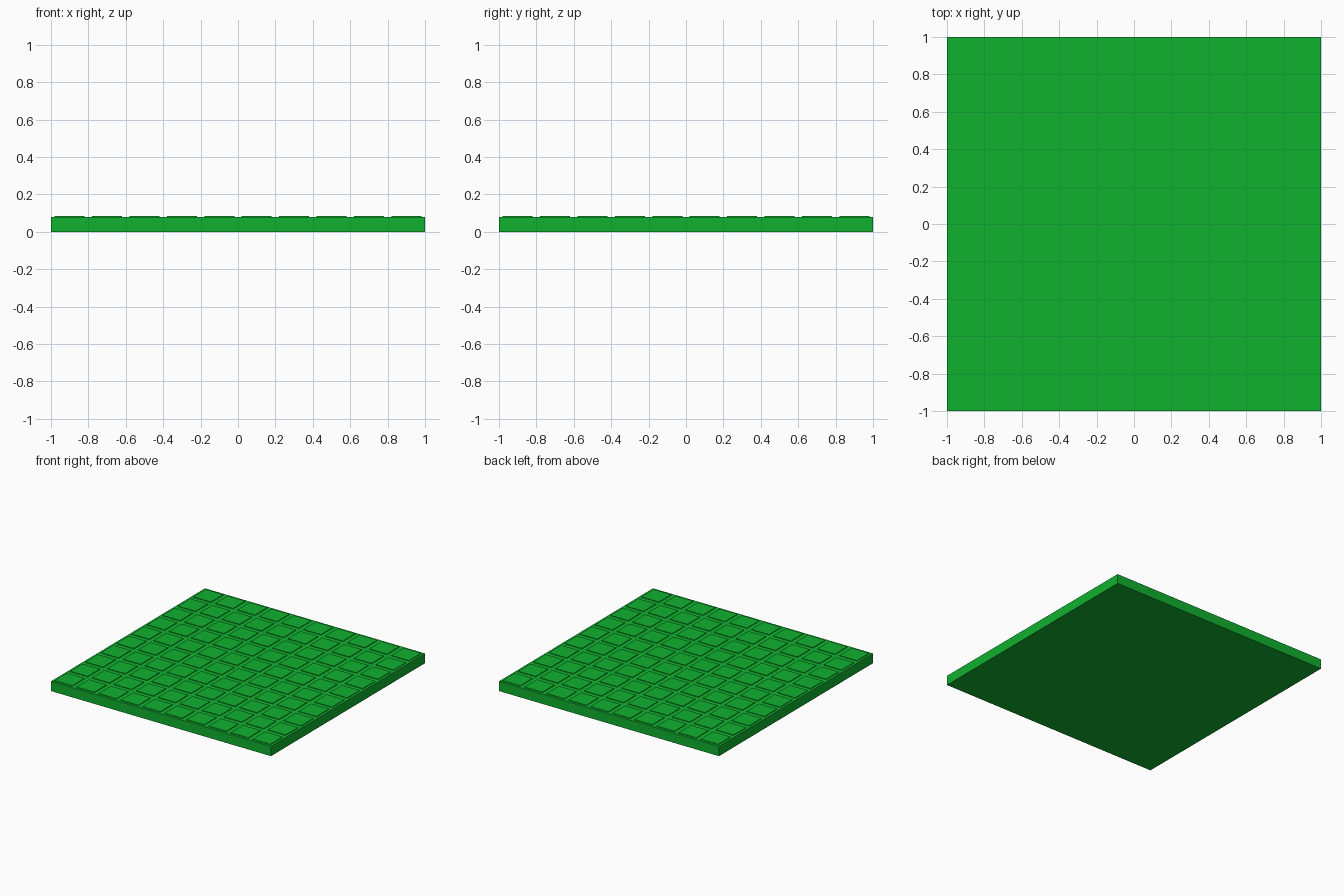
import bpy

if "Cube" in bpy.data.objects:
    bpy.data.objects.remove(bpy.data.objects["Cube"])

green = bpy.data.materials.new("green")
green.diffuse_color = (0.005, 0.44, 0.028, 1.0)
green.use_nodes = True
green.node_tree.nodes["Principled BSDF"].inputs["Base Color"].default_value = green.diffuse_color


def box(name, center, size):
    bpy.ops.mesh.primitive_cube_add(size=1, location=center)
    obj = bpy.context.object
    obj.name = name
    obj.scale = size
    bpy.ops.object.transform_apply(location=False, rotation=False, scale=True)
    obj.data.materials.append(green)
    return obj


BASE_TOP = 0.08
TILE_RISE = 0.005
PITCH = 0.2
TILE = 0.16

# Base slab
box("base_slab", (0, 0, BASE_TOP / 2), (2, 2, BASE_TOP))

# Raised tile, slightly sunk into the slab, repeated in a 10 x 10 grid
first = -1 + PITCH / 2
sink = 0.005
tile = box("raised_tiles", (first, first, BASE_TOP + (TILE_RISE - sink) / 2),
           (TILE, TILE, TILE_RISE + sink))
for axis in range(2):
    arr = tile.modifiers.new("repeat_" + "xy"[axis], "ARRAY")
    arr.count = 10
    arr.use_relative_offset = False
    arr.use_constant_offset = True
    offset = [0, 0, 0]
    offset[axis] = PITCH
    arr.constant_offset_displace = offset
